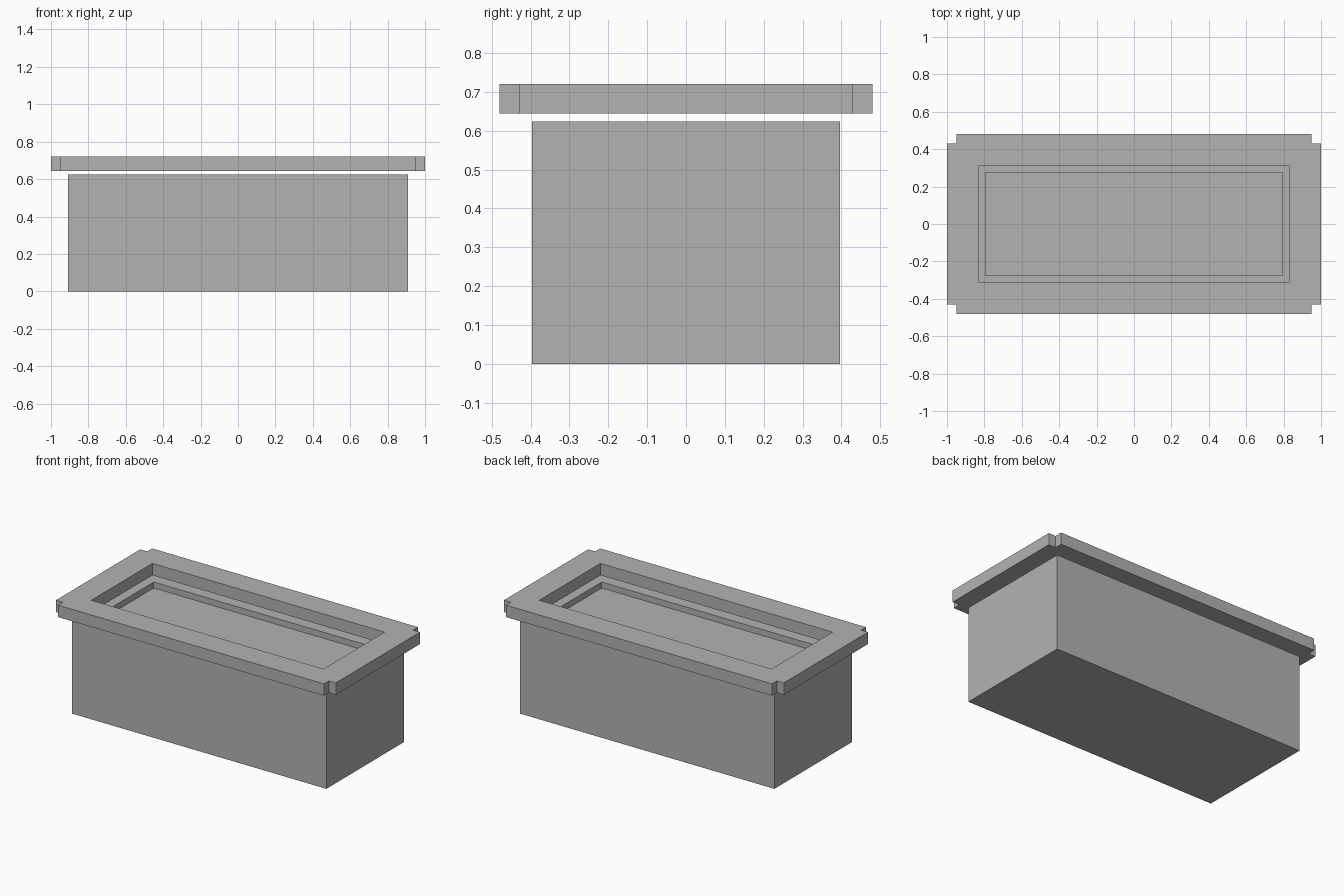
import bpy, bmesh

if "Cube" in bpy.data.objects:
    bpy.data.objects.remove(bpy.data.objects["Cube"])

grey = bpy.data.materials.new("stone_grey")
grey.diffuse_color = (0.45, 0.45, 0.45, 1)
grey.use_nodes = True
grey.node_tree.nodes["Principled BSDF"].inputs["Base Color"].default_value = grey.diffuse_color


def finish(name, bm):
    bmesh.ops.recalc_face_normals(bm, faces=bm.faces[:])
    mesh = bpy.data.meshes.new(name)
    bm.to_mesh(mesh)
    bm.free()
    mesh.materials.append(grey)
    obj = bpy.data.objects.new(name, mesh)
    bpy.context.collection.objects.link(obj)
    return obj


def rect(x, y):
    return [(-x, -y), (x, -y), (x, y), (-x, y)]


def add_ring(bm, points, z):
    return [bm.verts.new((x, y, z)) for x, y in points]


def bridge(bm, a, b):
    for i in range(len(a)):
        j = (i + 1) % len(a)
        bm.faces.new((a[i], a[j], b[j], b[i]))


# Box body: outer walls, flat rim and shallow recess, closed at the bottom
bm = bmesh.new()
levels = [((0.91, 0.397), 0.0), ((0.91, 0.397), 0.624),
          ((0.795, 0.275), 0.624), ((0.795, 0.275), 0.585)]
rings = [add_ring(bm, rect(*size), z) for size, z in levels]
for lower, upper in zip(rings, rings[1:]):
    bridge(bm, lower, upper)
bm.faces.new(rings[0])
bm.faces.new(rings[-1])
finish("box_body", bm)

# Lid frame: notched outline around a rectangular opening, floating above the box
X, Y, N = 1.0, 0.48, 0.05
OX, OY = 0.83, 0.312
Z0, Z1 = 0.644, 0.721
outline = []
for sx, sy in ((-1, -1), (1, -1), (1, 1), (-1, 1)):
    corner = [(sx * X, sy * (Y - N)), (sx * (X - N), sy * (Y - N)), (sx * (X - N), sy * Y)]
    outline += corner if sx * sy > 0 else corner[::-1]

bm = bmesh.new()
outer = [add_ring(bm, outline, z) for z in (Z0, Z1)]
inner = [add_ring(bm, rect(OX, OY), z) for z in (Z0, Z1)]
bridge(bm, *outer)
bridge(bm, *inner)
# Top and bottom of the frame: one notched panel per side
for o, i in zip(outer, inner):
    for k in range(4):
        n = (k + 1) % 4
        bm.faces.new((o[3 * k + 1], o[3 * k + 2], o[3 * n], o[3 * n + 1], i[n], i[k]))
finish("lid_frame", bm)
